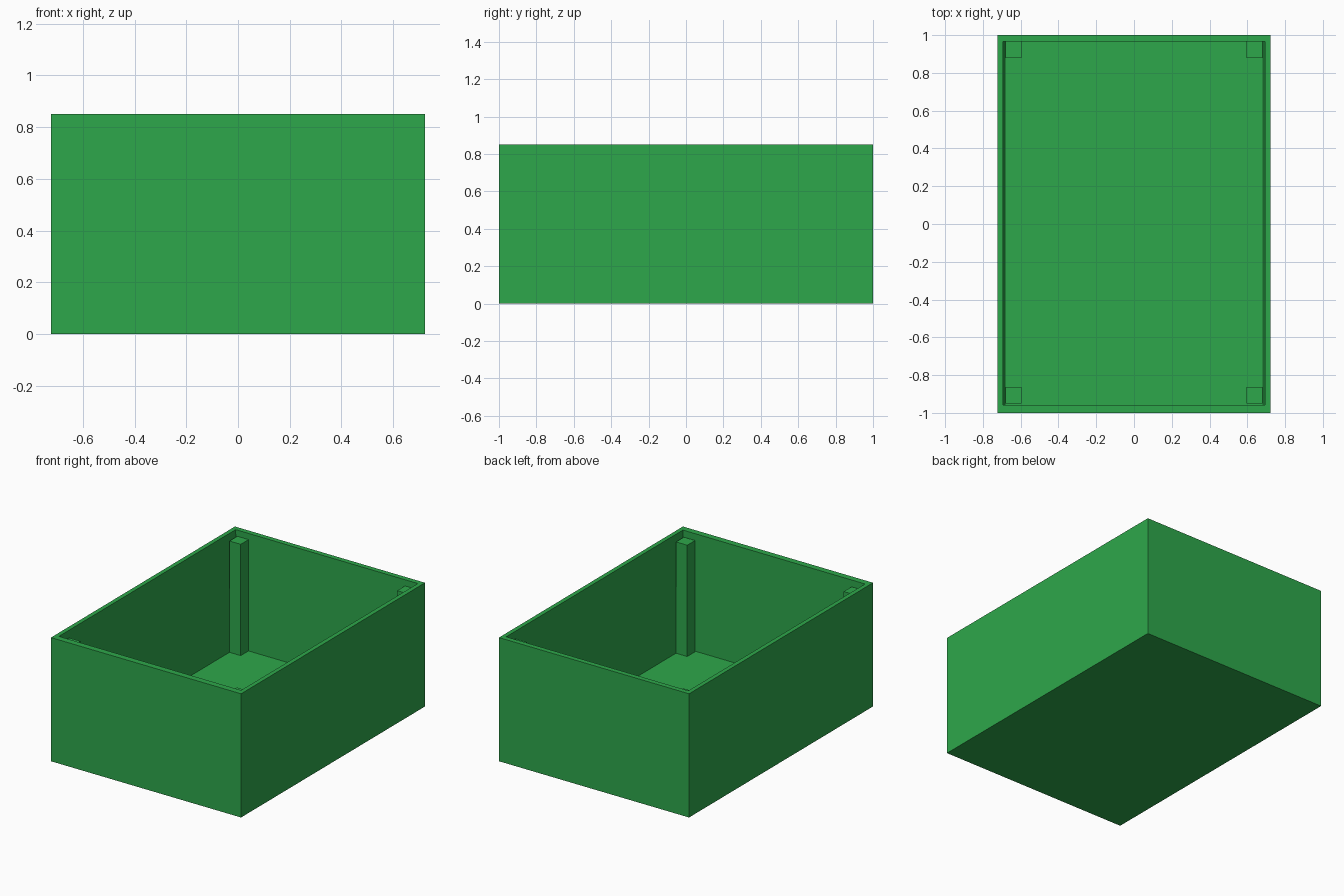
import bpy, bmesh
from mathutils import Matrix, Vector

if "Cube" in bpy.data.objects:
    bpy.data.objects.remove(bpy.data.objects["Cube"])

U = 2 / 47                      # wall thickness
W, L, H = 34 * U, 2.0, 20 * U   # outer width, length, height
BACK_IN, FRONT_IN = 0.965, -0.957

green = bpy.data.materials.new("green")
green.diffuse_color = (0.027, 0.39, 0.07, 1)
green.use_nodes = True
green.node_tree.nodes["Principled BSDF"].inputs["Base Color"].default_value = green.diffuse_color


def add_box(bm, lo, hi):
    lo, hi = Vector(lo), Vector(hi)
    mat = Matrix.Translation((lo + hi) / 2) @ Matrix.Diagonal((*(hi - lo), 1))
    bmesh.ops.create_cube(bm, size=1, matrix=mat)


def finish(bm, name):
    me = bpy.data.meshes.new(name)
    bm.normal_update()
    bm.to_mesh(me)
    bm.free()
    me.materials.append(green)
    bpy.context.collection.objects.link(bpy.data.objects.new(name, me))


# Open box: inset the top for the rim, then inset again and sink it to the floor
bm = bmesh.new()
add_box(bm, (-W / 2, -L / 2, 0), (W / 2, L / 2, H))
bm.normal_update()
top = max(bm.faces, key=lambda f: f.calc_center_median().z)
bmesh.ops.inset_region(bm, faces=[top], thickness=U)
for v in top.verts:
    v.co.y = BACK_IN if v.co.y > 0 else FRONT_IN
bm.normal_update()
bmesh.ops.inset_region(bm, faces=[top], thickness=0.005)
for v in top.verts:
    v.co.x = (W / 2 - U) * (1 if v.co.x > 0 else -1)
    v.co.y = BACK_IN if v.co.y > 0 else FRONT_IN
    v.co.z = U
finish(bm, "open_box")

# Corner posts, one step below the rim; front pair stands just off the wall
for side, sx in (("left", -1), ("right", 1)):
    for end, y in (("front", -0.949), ("back", BACK_IN - 2 * U)):
        x = sx * (W / 2 - 2 * U)
        bm = bmesh.new()
        add_box(bm, (x - U, y, U), (x + U, y + 2 * U, H - U))
        finish(bm, f"{end}_{side}_post")
